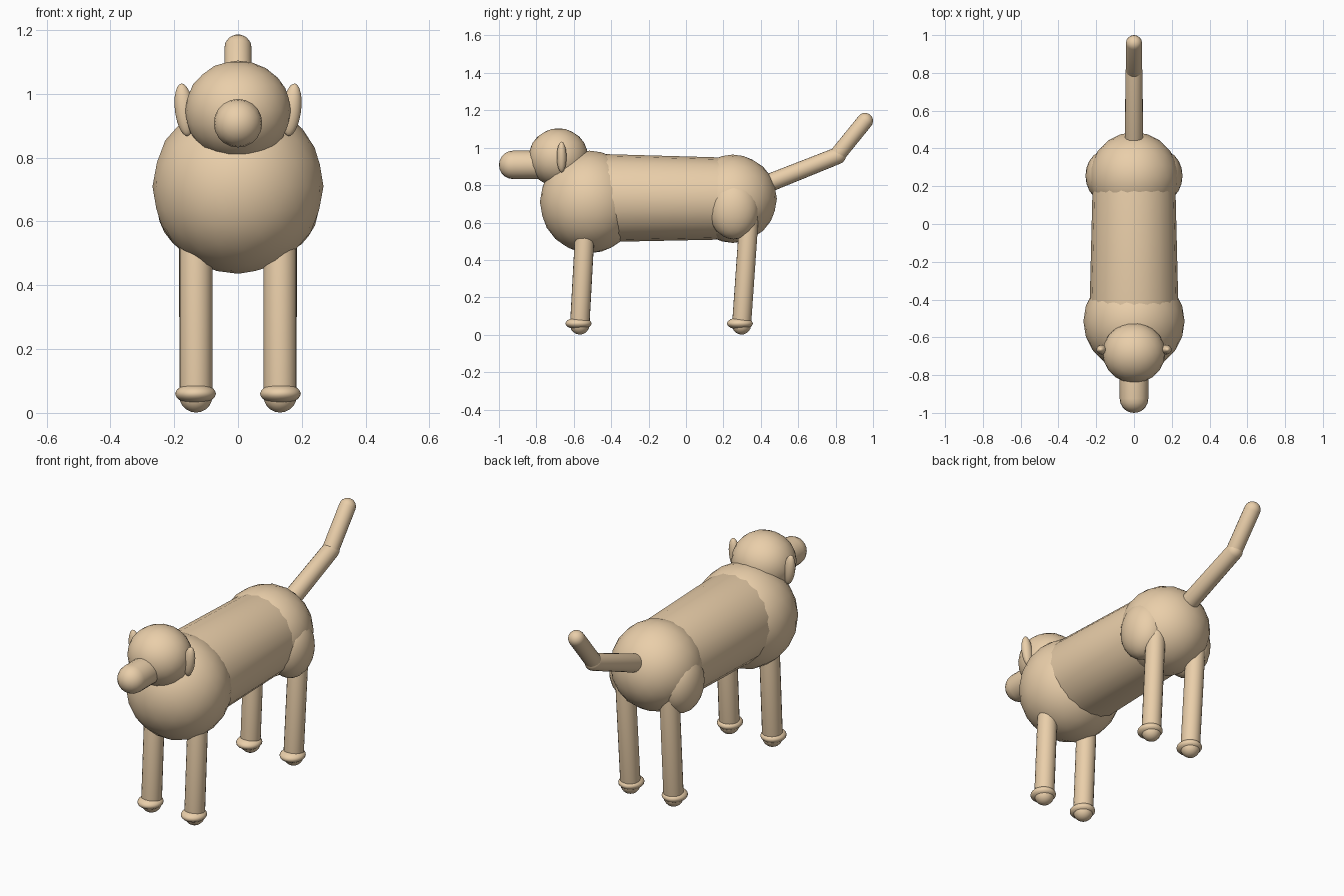
import bpy, bmesh, math
from mathutils import Vector

if "Cube" in bpy.data.objects:
    bpy.data.objects.remove(bpy.data.objects["Cube"])

coat = bpy.data.materials.new("tan_coat")
coat.diffuse_color = (0.82, 0.62, 0.40, 1)
coat.use_nodes = True
coat.node_tree.nodes["Principled BSDF"].inputs["Base Color"].default_value = coat.diffuse_color


def finish(name, bm):
    bmesh.ops.recalc_face_normals(bm, faces=bm.faces)
    for f in bm.faces:
        f.smooth = True
    me = bpy.data.meshes.new(name)
    bm.to_mesh(me)
    bm.free()
    me.materials.append(coat)
    ob = bpy.data.objects.new(name, me)
    bpy.context.collection.objects.link(ob)
    return ob


def ball(name, loc, radii, tilt=0.0):
    bm = bmesh.new()
    bmesh.ops.create_icosphere(bm, subdivisions=3, radius=1)
    ob = finish(name, bm)
    ob.location, ob.scale = loc, radii
    ob.rotation_euler = (0, tilt, 0)
    return ob


def capsule(name, a, b, ra, rb, sides=20, steps=5):
    """Tapered tube from a to b with half-round ends."""
    a, b = Vector(a), Vector(b)
    axis = (b - a).normalized()
    q = axis.to_track_quat('Z', 'Y')
    quarter = [math.pi / 2 * i / steps for i in range(steps)]
    rings = [(a - axis * ra * math.cos(t), ra * math.sin(t)) for t in quarter[1:]]
    rings += [(a, ra), (b, rb)]
    rings += [(b + axis * rb * math.sin(t), rb * math.cos(t)) for t in quarter[1:]]
    bm = bmesh.new()
    loops = []
    for c, r in rings:
        loops.append([bm.verts.new(c + q @ Vector((r * math.cos(k * math.tau / sides),
                                                   r * math.sin(k * math.tau / sides), 0)))
                      for k in range(sides)])
    for l0, l1 in zip(loops, loops[1:]):
        for k in range(sides):
            j = (k + 1) % sides
            bm.faces.new((l0[k], l0[j], l1[j], l1[k]))
    for loop, tip in ((loops[0], a - axis * ra), (loops[-1], b + axis * rb)):
        v = bm.verts.new(tip)
        for k in range(sides):
            bm.faces.new((loop[k], loop[(k + 1) % sides], v))
    return finish(name, bm)


# Body
ball("chest", (0, -0.515, 0.71), (0.268, 0.266, 0.274))
ball("hips", (0, 0.25, 0.727), (0.236, 0.236, 0.236))
capsule("torso", (0, -0.48, 0.731), (0, 0.25, 0.728), 0.236, 0.218)

# Head
ball("head", (0, -0.682, 0.947), (0.166, 0.16, 0.157))
capsule("muzzle", (0, -0.72, 0.908), (0, -0.924, 0.908), 0.076, 0.076)

# Tail
capsule("tail_base", (0, 0.36, 0.778), (0, 0.81, 0.957), 0.049, 0.045)
capsule("tail_tip", (0, 0.81, 0.962), (0, 0.957, 1.143), 0.043, 0.043)

# Paired parts
for side, s in (("left", 1), ("right", -1)):
    ball("ear_" + side, (s * 0.168, -0.665, 0.95), (0.03, 0.026, 0.083), s * 0.12)
    ball("thigh_" + side, (s * 0.15, 0.255, 0.672), (0.107, 0.135, 0.162))
    capsule("front_leg_" + side, (s * 0.132, -0.538, 0.6), (s * 0.132, -0.568, 0.053), 0.052, 0.052)
    capsule("hind_leg_" + side, (s * 0.135, 0.338, 0.64), (s * 0.132, 0.297, 0.052), 0.051, 0.051)
    ball("front_paw_" + side, (s * 0.133, -0.575, 0.06), (0.064, 0.07, 0.032))
    ball("hind_paw_" + side, (s * 0.133, 0.288, 0.06), (0.064, 0.07, 0.032))
